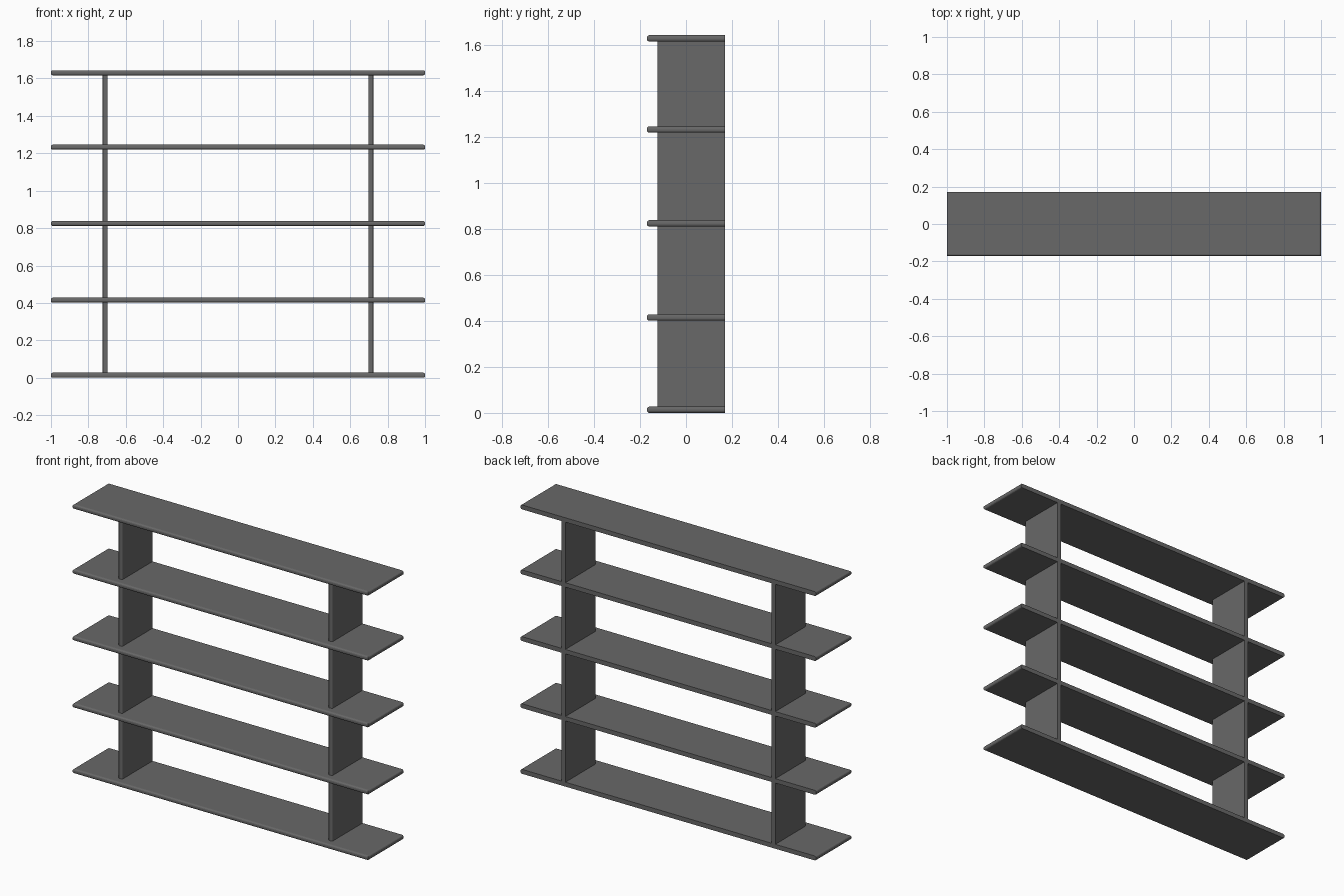
import bpy, bmesh

if "Cube" in bpy.data.objects:
    bpy.data.objects.remove(bpy.data.objects["Cube"])

BACK = 0.17
THICK = 0.027

# Dark charcoal finish shared by every board
charcoal = bpy.data.materials.new("charcoal")
charcoal.diffuse_color = (0.14, 0.14, 0.14, 1)
charcoal.use_nodes = True
charcoal.node_tree.nodes["Principled BSDF"].inputs["Base Color"].default_value = charcoal.diffuse_color


def board(name, lo, hi, rounded, radius):
    """Box from lo to hi; edges for which rounded(midpoint, direction) holds are bevelled."""
    bm = bmesh.new()
    bmesh.ops.create_cube(bm, size=1)
    for v in bm.verts:
        v.co = [lo[i] + (v.co[i] + 0.5) * (hi[i] - lo[i]) for i in range(3)]
    edges = []
    for e in bm.edges:
        a, b = e.verts[0].co, e.verts[1].co
        if rounded((a + b) / 2, b - a):
            edges.append(e)
    bmesh.ops.bevel(bm, geom=edges, offset=radius, segments=3,
                    profile=0.5, affect='EDGES', clamp_overlap=True)
    bmesh.ops.recalc_face_normals(bm, faces=bm.faces)
    mesh = bpy.data.meshes.new(name)
    bm.to_mesh(mesh)
    bm.free()
    mesh.materials.append(charcoal)
    obj = bpy.data.objects.new(name, mesh)
    bpy.context.collection.objects.link(obj)
    return obj


# Shelves: long edges rounded at the front and both ends, square at the back
def shelf_edge(mid, d):
    return abs(d.z) < 1e-5 and mid.y < BACK - 0.01


for i, z in enumerate((0.0135, 0.415, 0.825, 1.233, 1.630)):
    board(f"shelf_{i + 1}", (-1, -0.17, z - THICK / 2), (1, BACK, z + THICK / 2),
          shelf_edge, 0.010)


# Uprights: set back from the shelf fronts, with a softened front edge
def upright_edge(mid, d):
    return abs(d.z) > 0.1 and mid.y < 0


for side, x in (("left", -0.71), ("right", 0.71)):
    board(f"{side}_upright", (x - THICK / 2, -0.123, 0.01), (x + THICK / 2, BACK, 1.635),
          upright_edge, 0.006)
